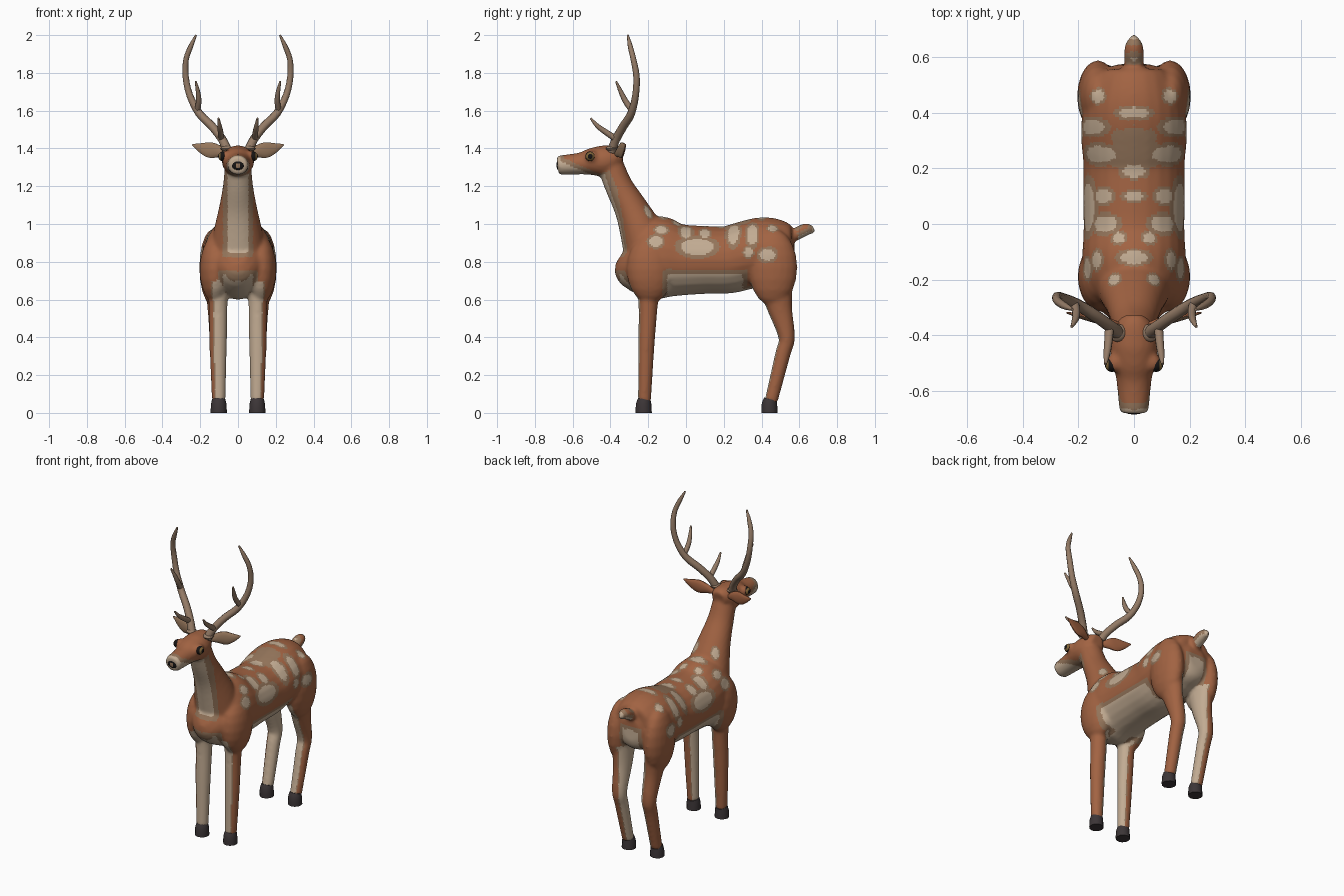
import bpy, bmesh, math
from mathutils import Vector, Matrix

cube = bpy.data.objects.get("Cube")
if cube:
    bpy.data.objects.remove(cube, do_unlink=True)


def material(name, rgb):
    m = bpy.data.materials.new(name)
    m.use_nodes = True
    m.diffuse_color = (*rgb, 1)
    m.node_tree.nodes["Principled BSDF"].inputs["Base Color"].default_value = (*rgb, 1)
    return m


brown = material("russet fur", (0.36, 0.125, 0.055))
cream = material("cream fur", (0.54, 0.41, 0.29))
tan = material("tan fur", (0.3, 0.18, 0.105))
horn = material("antler horn", (0.3, 0.2, 0.135))
dark = material("dark hoof", (0.045, 0.036, 0.038))
black = material("black", (0.008, 0.007, 0.007))
amber = material("amber", (0.22, 0.13, 0.04))


def tube(bm, points, sides=16, ref=(1, 0, 0), steps=4):
    """Smooth loft; each point is x, y, z, radius along ref, radius across."""
    p = [Vector(q) for q in points]
    p = [p[0] * 2 - p[1]] + p + [p[-1] * 2 - p[-2]]
    path = []
    for a, b, c, d in zip(p, p[1:], p[2:], p[3:]):
        for i in range(steps):
            t = i / steps
            path.append((b * 2 + (c - a) * t + (a * 2 - b * 5 + c * 4 - d) * t * t
                         + (b * 3 - a - c * 3 + d) * t ** 3) * 0.5)
    path.append(p[-2])
    rings = []
    for i, q in enumerate(path):
        tangent = (path[min(i + 1, len(path) - 1)] - path[max(i - 1, 0)])
        tangent = Vector(tangent[:3]).normalized()
        side = Vector(ref)
        side = (side - tangent * side.dot(tangent)).normalized()
        up = tangent.cross(side)
        ring = []
        for k in range(sides):
            a = math.tau * k / sides
            ring.append(bm.verts.new(Vector(q[:3]) + side * math.cos(a) * max(q[3], 0.003)
                                     + up * math.sin(a) * max(q[4], 0.003)))
        rings.append(ring)
    for r, s in zip(rings, rings[1:]):
        for k in range(sides):
            n = (k + 1) % sides
            bm.faces.new((r[k], r[n], s[n], s[k]))
    bm.faces.new(rings[0][::-1])
    bm.faces.new(rings[-1])


def ball(bm, centre, radii, segments=20):
    bmesh.ops.create_uvsphere(bm, u_segments=segments, v_segments=segments // 2, radius=1,
                              matrix=Matrix.Translation(centre) @ Matrix.Diagonal((*radii, 1)))


def finish(name, bm, mats, rule=None, remesh=False):
    bmesh.ops.recalc_face_normals(bm, faces=bm.faces)
    me = bpy.data.meshes.new(name)
    bm.to_mesh(me)
    bm.free()
    ob = bpy.data.objects.new(name, me)
    bpy.context.collection.objects.link(ob)
    bpy.ops.object.select_all(action='DESELECT')
    ob.select_set(True)
    bpy.context.view_layer.objects.active = ob
    if remesh:
        mod = ob.modifiers.new("fuse", 'REMESH')
        mod.mode = 'VOXEL'
        mod.voxel_size = 0.01
        mod = ob.modifiers.new("soften", 'SMOOTH')
        mod.factor = 0.5
        mod.iterations = 6
        bpy.ops.object.modifier_apply(modifier="fuse")
        bpy.ops.object.modifier_apply(modifier="soften")
    ob.data.materials.clear()
    for m in mats:
        ob.data.materials.append(m)
    for f in ob.data.polygons:
        f.material_index = rule(f.center, f.normal) if rule else 0
    bpy.ops.object.shade_smooth_by_angle(angle=math.radians(40))
    return ob


# Coat: torso, neck, head, tail and limbs fused into one skin
skin = bmesh.new()
torso = [(-.335, .85, .05, .07), (-.29, .825, .13, .16), (-.22, .82, .175, .21),
         (-.13, .82, .187, .22), (-.03, .81, .182, .19), (.1, .81, .183, .18),
         (.22, .81, .183, .178), (.3, .83, .19, .18), (.4, .85, .187, .185),
         (.48, .85, .165, .175), (.545, .84, .13, .14), (.575, .84, .06, .07)]
neck = [(-.2, .85, .15, .13), (-.245, .98, .125, .11), (-.295, 1.09, .1, .088),
        (-.355, 1.2, .08, .074), (-.4, 1.31, .07, .07)]
head = [(-.335, 1.345, .045, .05), (-.37, 1.35, .07, .066), (-.43, 1.335, .086, .082),
        (-.5, 1.33, .078, .072), (-.56, 1.32, .064, .058), (-.66, 1.312, .054, .052),
        (-.68, 1.31, .048, .045)]
tail = [(.52, .92, .036, .036), (.58, .945, .036, .034), (.625, .967, .036, .034),
        (.655, .97, .028, .028), (.68, .955, .008, .01)]
for part in (torso, neck, head, tail):
    tube(skin, [(0, *q) for q in part], sides=24)
front_leg = [(.11, -.2, .75, .06, .07), (.105, -.2, .58, .05, .052),
             (.105, -.21, .35, .046, .043), (.102, -.22, .06, .036, .035)]
hind_leg = [(.12, .47, .7, .06, .1), (.11, .495, .56, .052, .068), (.106, .533, .4, .046, .044),
            (.105, .512, .31, .042, .041), (.102, .45, .06, .036, .035)]
for s in (1, -1):
    for leg in (front_leg, hind_leg):
        tube(skin, [(s * q[0], *q[1:]) for q in leg])
    ball(skin, (s * .12, -.19, .76), (.083, .125, .18))   # shoulder
    ball(skin, (s * .13, .46, .77), (.075, .13, .205))    # haunch
    ball(skin, (s * .066, -.5, 1.358), (.032, .034, .032))  # eyelid

# Dapples: y, angle around the back (90 is the spine), half length, half angle
spots = [(.4, 90, .02, 14), (.19, 90, .022, 14), (.1, 90, .016, 12), (-.12, 90, .022, 13),
         (.46, 52, .022, 7), (.35, 42, .028, 18), (.25, 48, .03, 22), (.43, 8, .042, 9),
         (.1, 52, .025, 12), (.06, 23, .085, 15), (0, 55, .03, 16), (-.05, 74, .02, 6),
         (-.13, 50, .03, 7), (-.16, 30, .035, 9), (-.2, 74, .018, 5), (.33, 12, .022, 7)]
# Pale fur zones: half width, then y and z ranges
pale = [(.3, -.1, .3, .5, .735), (.08, -.35, -.2, .64, .73),
        (.055, -.3, .6, .5, .7), (.055, .45, .62, .5, .84)]


def coat(c, n):
    x, y, z = abs(c.x), c.y, c.z
    out = n.x * (1 if c.x > 0 else -1)
    d = [max(x - w, y0 - y, y - y1, z0 - z, z - z1) for w, y0, y1, z0, z1 in pale]
    d.append(max(x - .055, .85 - z, z - 1.28, .1 * (n.y + .45)))       # throat
    if z < .7:
        d.append((out + .5 * n.y - .02) * .15 + max(0, z - .6) * .4)   # inner legs
    if y < -.42 and z > 1.1:
        d += [z - 1.235 + .46 * (y + .45), y + .668]                   # jaw and muzzle
    if y > .59 and z > .88:
        d += [(n.z + .4) * .05, .665 - y]                              # tail underside
    if -.26 < y < .5 and z > .75:
        a = math.degrees(math.atan2(z - .81, x))
        d += [(math.hypot((y - sy) / ry, (a - sa) / ra) - 1) * .06 for sy, sa, ry, ra in spots]
    d = min(d)
    return 1 if d < 0 else 2 if d < .025 else 0


finish("coat", skin, (brown, cream, tan), coat, remesh=True)

# Nose
bm = bmesh.new()
ball(bm, (0, -.675, 1.312), (.035, .011, .027))
finish("nose", bm, (black, tan),
       lambda c, n: 1 if math.hypot(c.x, (c.z - 1.308) * 1.4) < .014 and c.y < -.675 else 0)

beam = [(.055, -.395, 1.385, .026), (.085, -.37, 1.45, .023), (.14, -.33, 1.52, .022),
        (.205, -.29, 1.585, .021), (.255, -.267, 1.68, .018), (.277, -.262, 1.78, .017),
        (.275, -.278, 1.87, .015), (.25, -.295, 1.94, .013), (.222, -.308, 2, .005)]
brow_tine = [(.088, -.37, 1.45, .017), (.093, -.43, 1.49, .015),
             (.098, -.47, 1.52, .012), (.103, -.505, 1.56, .005)]
upper_tine = [(.215, -.285, 1.6, .016), (.208, -.32, 1.65, .015),
              (.212, -.345, 1.7, .012), (.224, -.37, 1.755, .005)]
ear = [(.06, -.365, 1.37, .014, .015), (.105, -.35, 1.385, .016, .034),
       (.15, -.34, 1.392, .014, .042), (.195, -.33, 1.403, .01, .027), (.242, -.32, 1.42, .003, .004)]

for s, side in ((1, "left"), (-1, "right")):
    # Antler with burr and tines
    bm = bmesh.new()
    for part in (beam, brow_tine, upper_tine):
        tube(bm, [(s * x, y, z, r, r) for x, y, z, r in part], sides=10, ref=(0, 1, .3), steps=3)
    ball(bm, (s * .06, -.392, 1.4), (.033, .033, .016), 12)
    finish(side + "_antler", bm, (horn,))

    # Ear with paler inside
    bm = bmesh.new()
    tube(bm, [(s * q[0], *q[1:]) for q in ear], sides=14, ref=(0, 1, 0))
    finish(side + "_ear", bm, (brown, tan), lambda c, n: 1 if n.y < -.45 else 0)

    # Eye with amber iris
    bm = bmesh.new()
    ball(bm, (s * .079, -.507, 1.358), (.026, .026, .026), 24)
    bmesh.ops.rotate(bm, verts=bm.verts, cent=(s * .079, -.507, 1.358),
                     matrix=Matrix.Rotation(math.pi / 2, 3, 'Y'))
    finish(side + "_eye", bm, (black, amber), lambda c, n: 1 if .6 < n.x * s < .88 else 0)

    # Hooves
    for y, name in ((-.224, "front"), (.442, "hind")):
        bm = bmesh.new()
        tube(bm, [(s * .102, y + .006, .072, .035, .035), (s * .102, y, .045, .041, .041),
                  (s * .102, y, 0, .043, .043)], sides=12, steps=2)
        finish(side + "_" + name + "_hoof", bm, (dark,))
